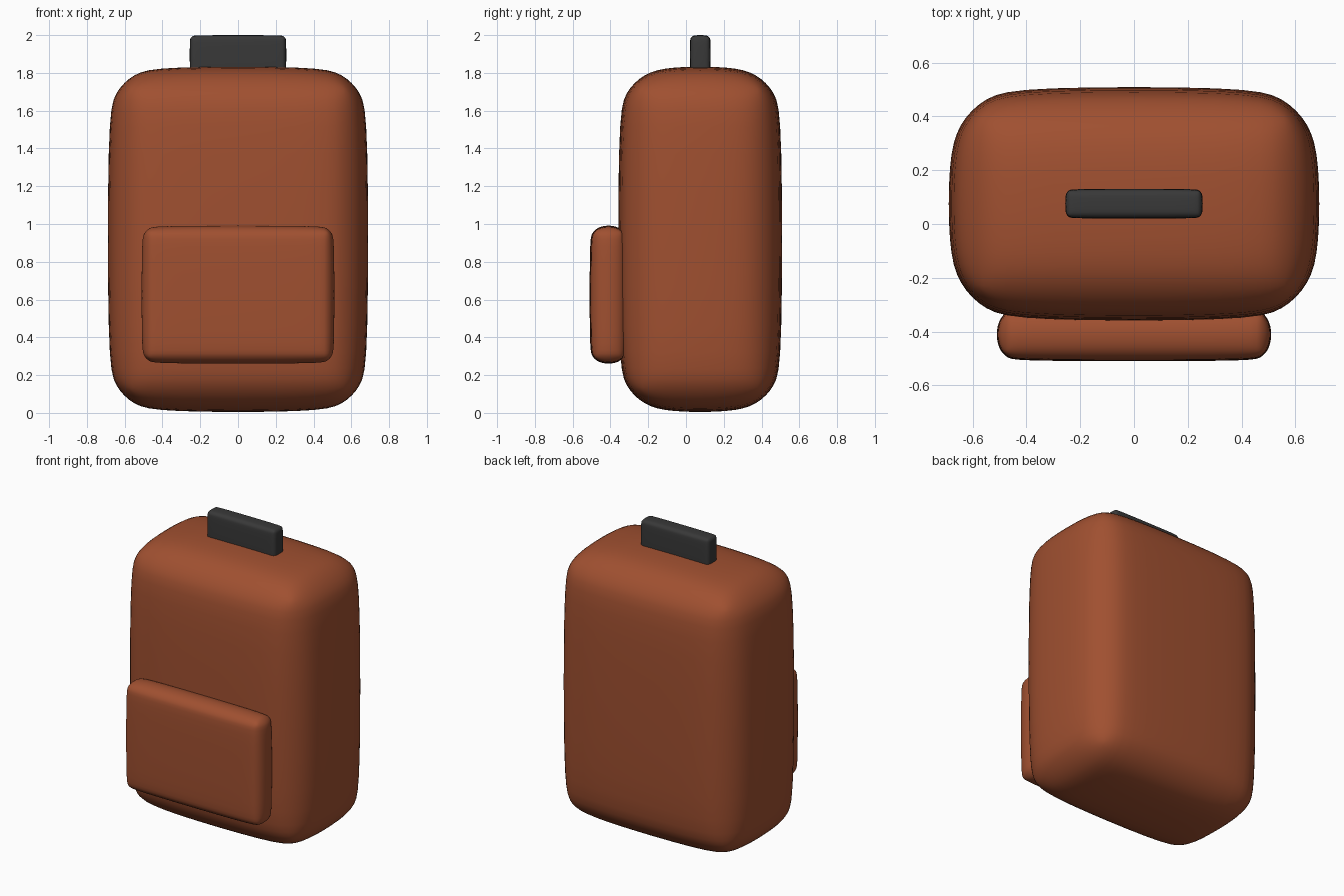
import bpy

# Remove the default cube
if "Cube" in bpy.data.objects:
    bpy.data.objects.remove(bpy.data.objects["Cube"], do_unlink=True)


def material(name, colour):
    mat = bpy.data.materials.new(name)
    mat.use_nodes = True
    mat.diffuse_color = colour
    mat.node_tree.nodes["Principled BSDF"].inputs["Base Color"].default_value = colour
    return mat


def soft_box(name, low, high, rounding, mat):
    """Padded box between two corners: bevelled, then subdivided."""
    centre = [(a + b) / 2 for a, b in zip(low, high)]
    size = [b - a for a, b in zip(low, high)]
    bpy.ops.mesh.primitive_cube_add(size=1, location=centre)
    obj = bpy.context.object
    obj.name = name
    obj.scale = size
    bpy.ops.object.transform_apply(location=False, rotation=False, scale=True)
    bevel = obj.modifiers.new("Rounded edges", "BEVEL")
    bevel.width = rounding
    bevel.segments = 3
    subdivision = obj.modifiers.new("Soft padding", "SUBSURF")
    subdivision.levels = subdivision.render_levels = 2
    obj.data.materials.append(mat)
    bpy.ops.object.shade_smooth()
    return obj


leather = material("russet fabric", (0.35, 0.08, 0.03, 1))
rubber = material("charcoal", (0.04, 0.04, 0.04, 1))

# Main bag, front pocket and carrying handle
soft_box("bag_body", (-0.692, -0.362, 0.002), (0.692, 0.512, 1.836), 0.275, leather)
soft_box("front_pocket", (-0.511, -0.511, 0.26), (0.511, -0.31, 0.992), 0.082, leather)
soft_box("top_handle", (-0.256, 0.02, 1.79), (0.256, 0.131, 2.0), 0.03, rubber)
